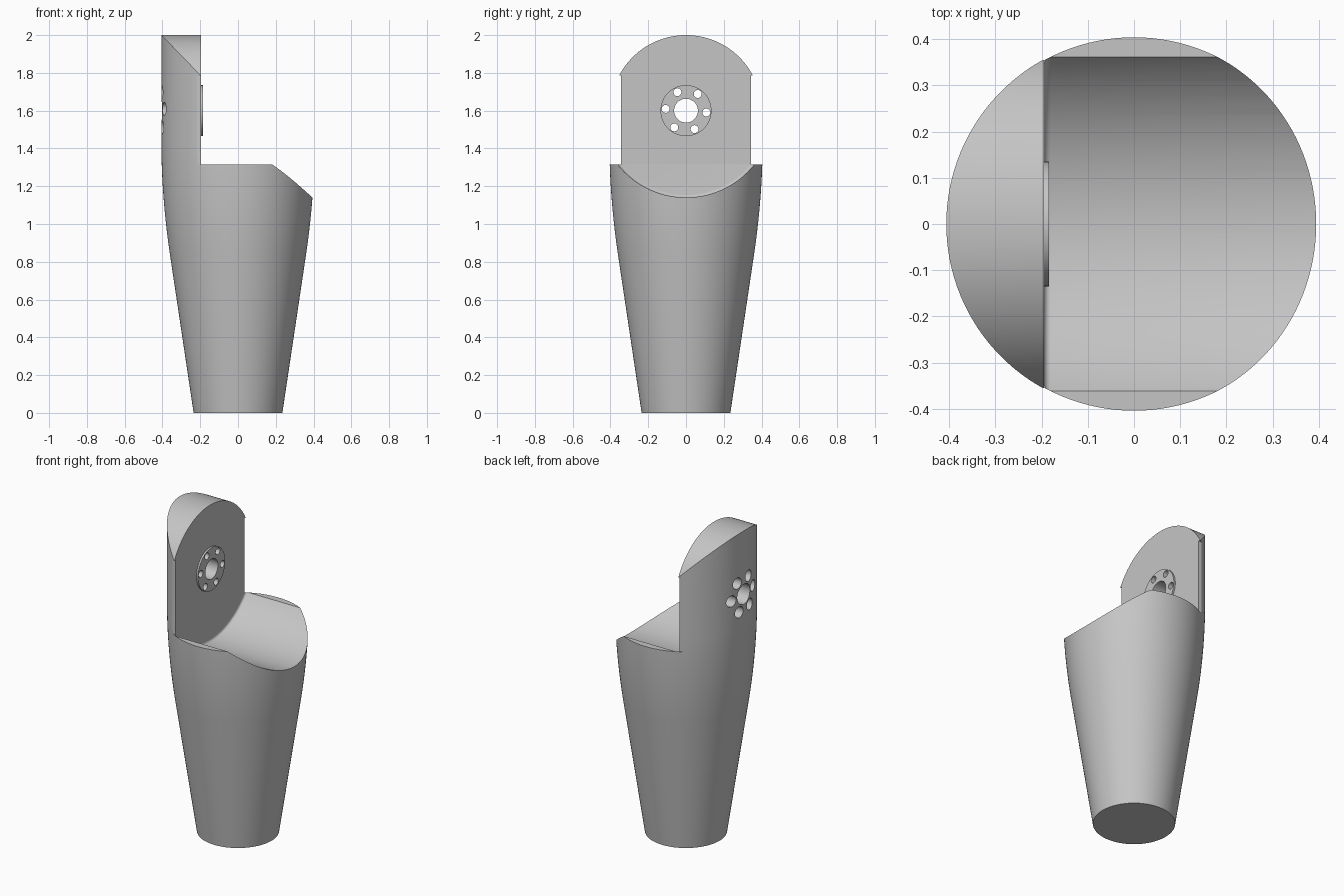
import bpy, bmesh, math
from mathutils import Matrix, Vector

cube = bpy.data.objects.get("Cube")
if cube:
    bpy.data.objects.remove(cube, do_unlink=True)

grey = bpy.data.materials.new("plain grey")
grey.use_nodes = True
colour = (0.56, 0.56, 0.56, 1)
grey.diffuse_color = colour
grey.node_tree.nodes["Principled BSDF"].inputs["Base Color"].default_value = colour

PIVOT = 1.6      # height of the joint axis
INNER = -0.195   # inner face of the upright tab
SHOULDER = 1.315
TO_X = Matrix.Translation((0, 0, PIVOT)) @ Matrix.Rotation(math.pi / 2, 4, 'Y')


def finish(name, bm, matrix=None):
    if matrix:
        bm.transform(matrix)
    bmesh.ops.recalc_face_normals(bm, faces=bm.faces)
    mesh = bpy.data.meshes.new(name)
    bm.to_mesh(mesh)
    bm.free()
    mesh.materials.append(grey)
    ob = bpy.data.objects.new(name, mesh)
    bpy.context.collection.objects.link(ob)
    return ob


def lathe(name, profile, sides, matrix=None):
    """Closed solid of revolution from (radius, height) pairs."""
    bm = bmesh.new()
    rings = [[bm.verts.new((r * math.cos(a), r * math.sin(a), h))
              for a in (math.tau * i / sides for i in range(sides))]
             for r, h in profile]
    for low, high in zip(rings, rings[1:]):
        for i in range(sides):
            j = (i + 1) % sides
            bm.faces.new((low[i], low[j], high[j], high[i]))
    bm.faces.new(rings[0])
    bm.faces.new(rings[-1])
    return finish(name, bm, matrix)


def rod(name, radius, x0, x1, sides, y=0, dz=0):
    """Cylinder lying along x, placed relative to the joint axis."""
    return lathe(name, [(radius, x0), (radius, x1)], sides,
                 Matrix.Translation((0, y, dz)) @ TO_X)


def box(name, low, high):
    bm = bmesh.new()
    bmesh.ops.create_cube(bm, size=1)
    low, high = Vector(low), Vector(high)
    size = high - low
    return finish(name, bm, Matrix.Translation((low + high) / 2) @ Matrix.Diagonal((*size, 1)))


def combine(target, tool, operation='DIFFERENCE'):
    tool.hide_render = True
    mod = target.modifiers.new(tool.name, 'BOOLEAN')
    mod.operation, mod.object, mod.solver = operation, tool, 'EXACT'
    bpy.context.view_layer.objects.active = target
    bpy.ops.object.modifier_apply(modifier=mod.name)
    bpy.data.objects.remove(tool, do_unlink=True)


# Tapered body that curves into a straight cylinder
profile = [(0.235, 0), (0.362, 0.85)]
for i in range(1, 11):
    t = i / 10
    profile.append(((1 - t) ** 2 * 0.362 + 2 * t * (1 - t) * 0.402 + t * t * 0.406,
                    0.85 + 0.55 * t))
profile.append((0.406, 2.1))
body = lathe("limb_link", profile, 128)

# Rounded top of the tab
outline = [(-0.6, -0.1), (0.6, -0.1), (0.6, 1.737)]
for i in range(49):
    a = math.radians(20 + 140 * i / 48)
    outline.append((0.4 * math.cos(a), PIVOT + 0.4 * math.sin(a)))
outline.append((-0.6, 1.737))
bm = bmesh.new()
face = bm.faces.new([bm.verts.new((-0.6, y, z)) for y, z in outline])
grown = bmesh.ops.extrude_face_region(bm, geom=[face])["geom"]
bmesh.ops.translate(bm, vec=(1.2, 0, 0),
                    verts=[v for v in grown if isinstance(v, bmesh.types.BMVert)])
combine(body, finish("rounded_envelope", bm), 'INTERSECT')

# Open space beside the tab, and the cradle with a filleted inner corner
combine(body, box("shoulder_cutter", (INNER, -0.6, SHOULDER), (0.6, 0.6, 2.2)))
fillet = 0.015
cradle = [(0.46 - fillet + fillet * math.sin(a), INNER + fillet - fillet * math.cos(a))
          for a in (math.pi / 2 * i / 5 for i in range(6))] + [(0.46, 0.6)]
combine(body, lathe("cradle_cutter", cradle, 128, TO_X))

# Narrow flats along the tab's upright edges
for side in (-1, 1):
    ys = sorted((side * 0.343, side * 0.6))
    combine(body, box("edge_cutter", (-0.3, ys[0], SHOULDER), (0, ys[1], 1.785)))

# Raised disc, shaft hole and ring of counterbored bolt holes
combine(body, rod("boss", 0.135, -0.23, -0.184, 64), 'UNION')
combine(body, rod("shaft_hole", 0.063, -0.6, 0, 48))
for i in range(6):
    a = math.radians(60 * i - 5)
    y, dz = 0.108 * math.cos(a), 0.108 * math.sin(a)
    combine(body, rod("bolt_hole", 0.021, -0.6, 0, 24, y, dz))
    combine(body, rod("counterbore", 0.035, -0.6, -0.25, 32, y, dz))

bpy.ops.object.select_all(action='DESELECT')
body.select_set(True)
bpy.context.view_layer.objects.active = body
bpy.ops.object.shade_smooth_by_angle(angle=math.radians(30))
